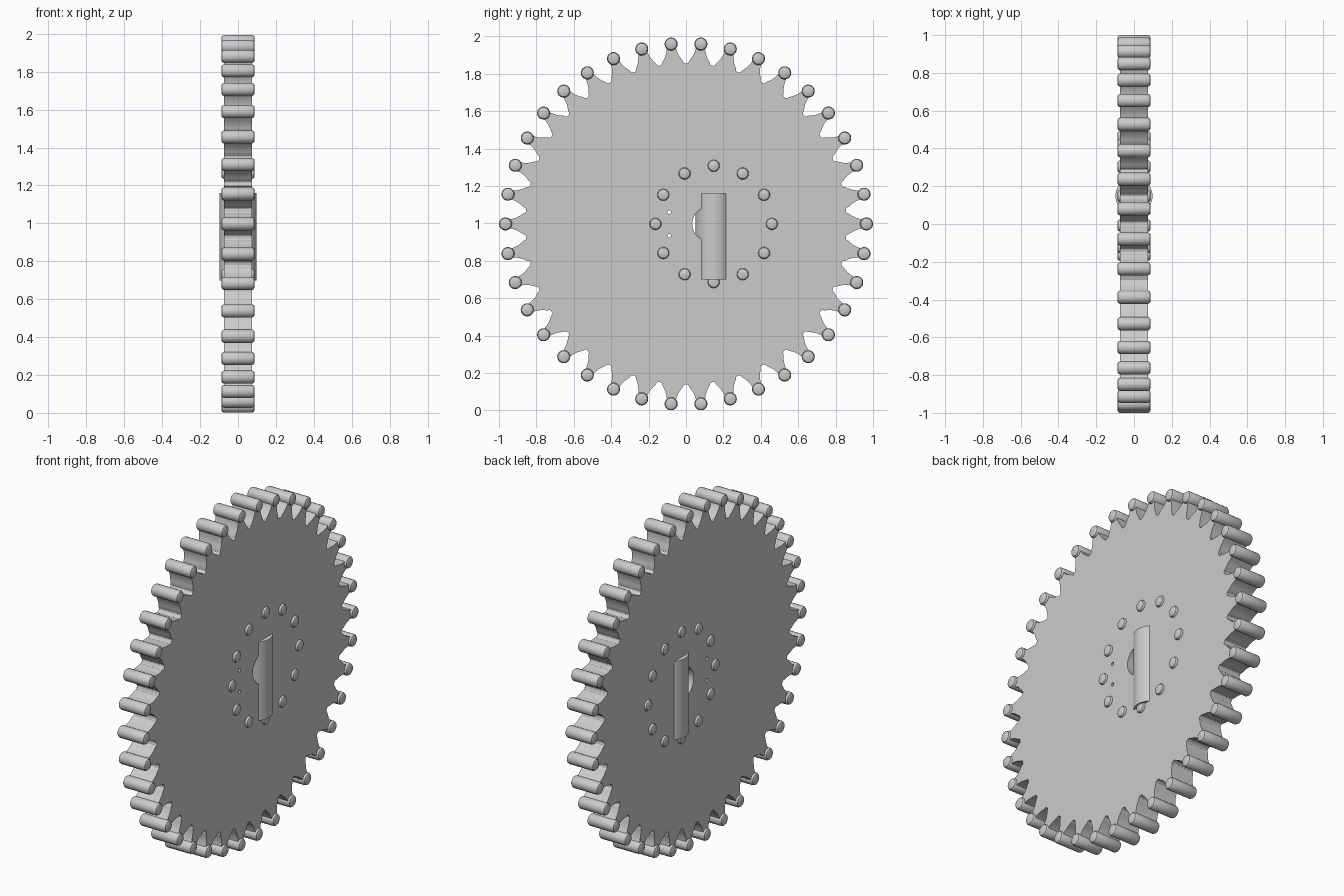
import bpy, bmesh, math
from mathutils import Matrix, Vector

if "Cube" in bpy.data.objects:
    bpy.data.objects.remove(bpy.data.objects["Cube"])

CZ = 0.997          # wheel centre height
TEETH = 38
R_PIN = 0.965       # pitch radius of the rim rollers
HALF = 0.073        # half thickness of the plate


def finish(bm, name):
    bmesh.ops.recalc_face_normals(bm, faces=bm.faces)
    me = bpy.data.meshes.new(name)
    bm.to_mesh(me)
    bm.free()
    ob = bpy.data.objects.new(name, me)
    bpy.context.collection.objects.link(ob)
    return ob


def smooth(ob):
    bpy.ops.object.select_all(action='DESELECT')
    ob.select_set(True)
    bpy.context.view_layer.objects.active = ob
    bpy.ops.object.shade_smooth_by_angle(angle=math.radians(30))


def add_lathe_x(bm, y, z, profile, n=18):
    """Closed solid turned round an x-axis line; profile is (x, radius)."""
    rings = []
    for x, r in profile:
        rings.append([bm.verts.new((x, y + r * math.cos(2 * math.pi * i / n),
                                    z + r * math.sin(2 * math.pi * i / n))) for i in range(n)])
    for a, b in zip(rings, rings[1:]):
        for i in range(n):
            bm.faces.new((a[i], a[(i + 1) % n], b[(i + 1) % n], b[i]))
    bm.faces.new(rings[0])
    bm.faces.new(rings[-1])


def roller_profile(h, r, bevel):
    return [(-h, r - bevel), (-h + bevel * 0.35, r - bevel * 0.35), (-h + bevel, r),
            (h - bevel, r), (h - bevel * 0.35, r - bevel * 0.35), (h, r - bevel)]


# Toothed plate: one half tooth (sideways offset, radius), mirrored and repeated
half_tooth = [(0.022, 0.965), (0.024, 0.945), (0.028, 0.925), (0.036, 0.902),
              (0.046, 0.885), (0.054, 0.874), (0.058, 0.862), (0.064, 0.858)]
tooth = [(-s, r) for s, r in reversed(half_tooth)] + half_tooth
bm = bmesh.new()
outline = []
for k in range(TEETH):
    a = 2 * math.pi * k / TEETH
    for s, r in tooth:
        t = a + s / r
        outline.append(bm.verts.new((-HALF, r * math.cos(t), CZ + r * math.sin(t))))
face = bm.faces.new(outline)
ext = bmesh.ops.extrude_face_region(bm, geom=[face])
bmesh.ops.translate(bm, vec=(2 * HALF, 0, 0),
                    verts=[v for v in ext['geom'] if isinstance(v, bmesh.types.BMVert)])
plate = finish(bm, "toothed_plate")

# Hub hole and two tiny drill holes
bm = bmesh.new()
for y, dz, r in [(0.123, 0, 0.09), (-0.09, 0.063, 0.01), (-0.09, -0.063, 0.01)]:
    add_lathe_x(bm, y, CZ + dz, [(-0.2, r), (0.2, r)], 32)
cutter = finish(bm, "hole_cutter")
cutter.hide_render = True
cutter.hide_set(True)
mod = plate.modifiers.new("holes", 'BOOLEAN')
mod.operation = 'DIFFERENCE'
mod.solver = 'EXACT'
mod.object = cutter
smooth(plate)

# Rim rollers at the tooth tips
bm = bmesh.new()
for k in range(TEETH):
    a = 2 * math.pi * k / TEETH
    add_lathe_x(bm, R_PIN * math.cos(a), CZ + R_PIN * math.sin(a),
                roller_profile(0.088, 0.035, 0.013))
smooth(finish(bm, "rim_rollers"))

# Ring of twelve pins around the off-centre hub
bm = bmesh.new()
for k in range(12):
    a = 2 * math.pi * k / 12
    add_lathe_x(bm, 0.148 + 0.311 * math.cos(a), CZ + 0.311 * math.sin(a),
                roller_profile(0.088, 0.032, 0.011))
smooth(finish(bm, "hub_pins"))

# Upright bar set through the plate
bm = bmesh.new()
bmesh.ops.create_cone(bm, cap_ends=True, segments=40, radius1=0.098, radius2=0.098, depth=0.46,
                      matrix=Matrix.Translation(Vector((0, 0.148, CZ - 0.068))))
smooth(finish(bm, "upright_bar"))
